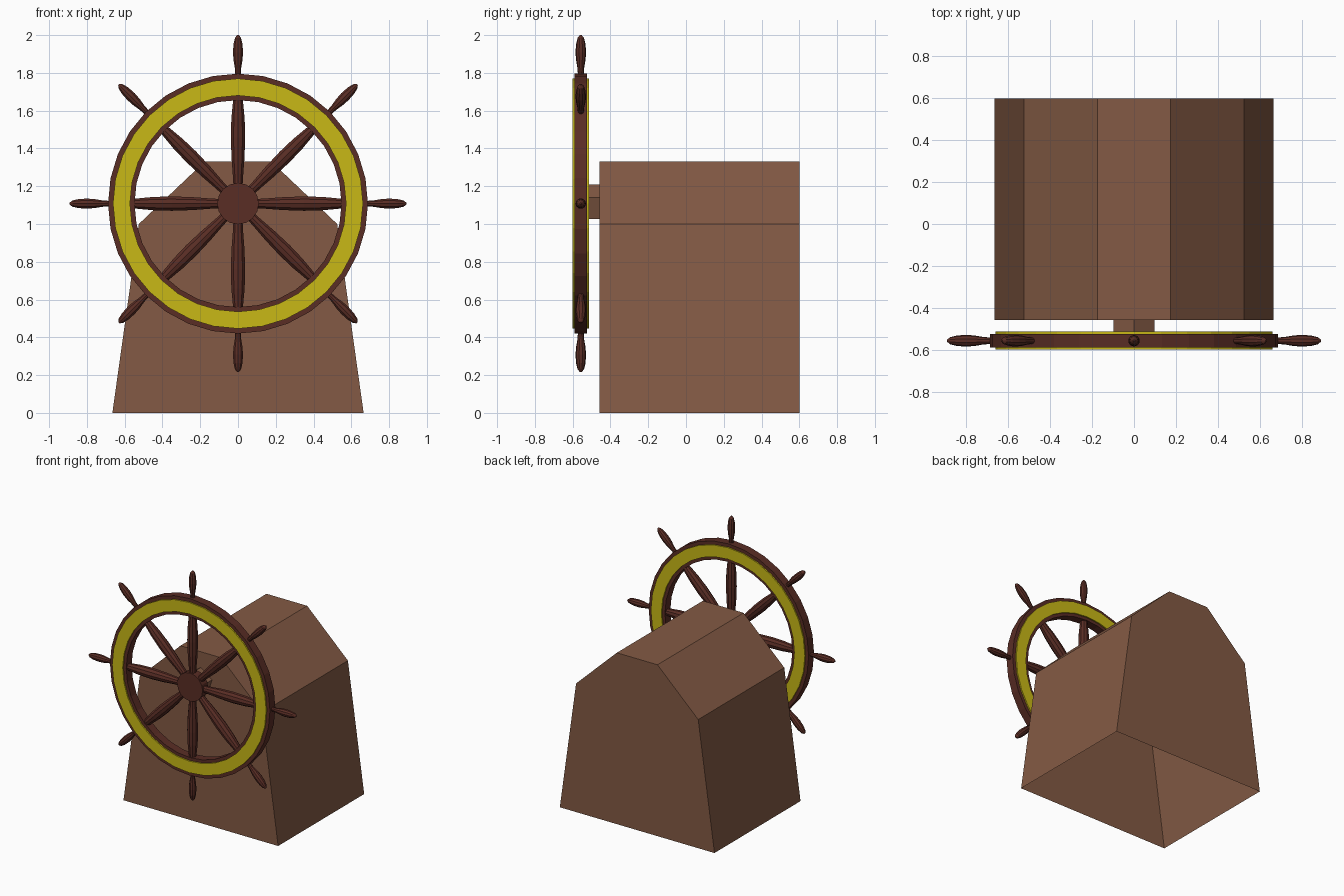
import bpy, bmesh
from math import sin, cos, pi, radians
from mathutils import Matrix

if "Cube" in bpy.data.objects:
    bpy.data.objects.remove(bpy.data.objects["Cube"])


def material(name, rgb):
    m = bpy.data.materials.new(name)
    m.diffuse_color = (*rgb, 1)
    m.use_nodes = True
    m.node_tree.nodes["Principled BSDF"].inputs["Base Color"].default_value = m.diffuse_color
    return m


BODY = material("light_wood", (0.227, 0.102, 0.058))
DARK = material("dark_wood", (0.10, 0.026, 0.018))
BRASS = material("brass", (0.58, 0.48, 0.008))


def finish(name, bm, mats, matrix=Matrix()):
    bmesh.ops.recalc_face_normals(bm, faces=bm.faces)
    bm.transform(matrix)
    me = bpy.data.meshes.new(name)
    bm.to_mesh(me)
    bm.free()
    for m in mats:
        me.materials.append(m)
    ob = bpy.data.objects.new(name, me)
    bpy.context.collection.objects.link(ob)
    return ob


def lathe(name, profile, sides, mats, matrix, closed=False, second=()):
    """Turn (radius, height) points around local z; 'second' lists strips using material 2."""
    bm = bmesh.new()
    rings = [[bm.verts.new((r * sin(2 * pi * i / sides), r * cos(2 * pi * i / sides), h))
              for i in range(sides)] for r, h in profile]
    for k in range(len(rings) if closed else len(rings) - 1):
        a, b = rings[k], rings[(k + 1) % len(rings)]
        for i in range(sides):
            j = (i + 1) % sides
            f = bm.faces.new((a[i], a[j], b[j], b[i]))
            f.material_index = int(k in second)
    if not closed:
        bm.faces.new(rings[0])
        bm.faces.new(rings[-1])
    return finish(name, bm, mats, matrix)


# Pedestal: gabled cross-section, open underneath
half = [(0.665, 0), (0.525, 1.0), (0.175, 1.332)]
section = half + [(-x, z) for x, z in reversed(half)]
bm = bmesh.new()
front = [bm.verts.new((x, -0.457, z)) for x, z in section]
back = [bm.verts.new((x, 0.6, z)) for x, z in section]
bm.faces.new(front)
bm.faces.new(back)
for i in range(5):
    bm.faces.new((front[i], front[i + 1], back[i + 1], back[i]))
finish("pedestal", bm, [BODY])

# Wheel frame: local z points forward, local y points up
WHEEL = Matrix.Translation((0, -0.557, 1.108)) @ Matrix.Rotation(radians(90), 4, 'X')

# Axle and hub
lathe("axle", [(0.102, -0.1), (0.102, -0.02)], 5, [BODY], WHEEL)
lathe("hub", [(0.11, -0.034), (0.11, 0.034)], 16, [DARK], WHEEL)

# Rim with raised brass band on both faces
d, e = 0.033, 0.043
rim = [(0.688, -d), (0.688, d), (0.662, d), (0.662, e), (0.572, e), (0.572, d),
       (0.548, d), (0.548, -d), (0.572, -d), (0.572, -e), (0.662, -e), (0.662, -d)]
lathe("rim", rim, 32, [DARK, BRASS], WHEEL, closed=True, second=(2, 3, 4, 8, 9, 10))

# Eight turned spokes with handles
spoke = [(0.024, 0.06), (0.028, 0.14), (0.036, 0.24), (0.040, 0.35),
         (0.037, 0.45), (0.030, 0.52), (0.026, 0.56)]
handle = [(0.015, 0.68), (0.018, 0.72), (0.025, 0.76), (0.028, 0.80),
          (0.025, 0.845), (0.017, 0.877), (0.005, 0.892)]
for i in range(8):
    m = WHEEL @ Matrix.Rotation(i * pi / 4, 4, 'Z') @ Matrix.Rotation(-pi / 2, 4, 'X')
    lathe(f"spoke_{i + 1}", spoke, 10, [DARK], m)
    lathe(f"handle_{i + 1}", handle, 10, [DARK], m)
